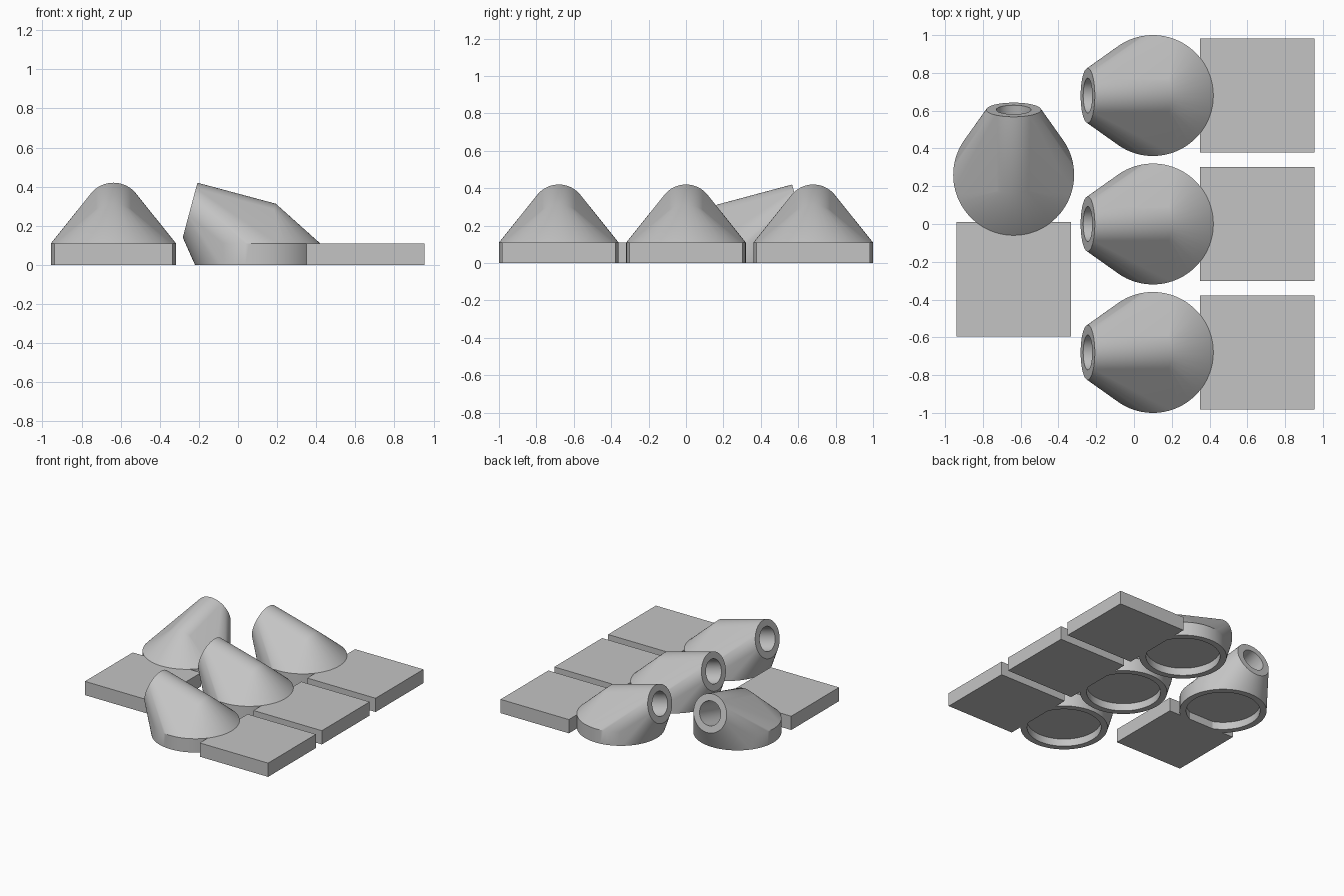
import bpy, bmesh, math
from mathutils import Matrix, Vector

cube = bpy.data.objects.get("Cube")
if cube:
    bpy.data.objects.remove(cube, do_unlink=True)

SEGMENTS = 96
TILT = math.radians(15)
BASE_R, BASE_H = 0.32, 0.11
NOZZLE_R, NOZZLE_L = 0.145, 0.415
MOUTH = Vector((-0.345, 0, 0.28))                            # centre of the nozzle face
AXIS = Vector((math.cos(TILT), 0, -math.sin(TILT)))          # from the mouth into the body
PAD = 0.605

grey = bpy.data.materials.new("light grey")
grey.use_nodes = True
colour = (0.55, 0.55, 0.55, 1)
grey.diffuse_color = colour
grey.node_tree.nodes["Principled BSDF"].inputs["Base Color"].default_value = colour


def add_cylinder(bm, radius, start, direction, length):
    turn = direction.to_track_quat('Z', 'Y').to_matrix().to_4x4()
    place = Matrix.Translation(start + direction * length / 2) @ turn
    bmesh.ops.create_cone(bm, cap_ends=True, segments=SEGMENTS, radius1=radius,
                          radius2=radius, depth=length, matrix=place)


def link(name, mesh, location=(0, 0, 0), turn=0):
    obj = bpy.data.objects.new(name, mesh)
    obj.location = location
    obj.rotation_euler.z = turn
    bpy.context.collection.objects.link(obj)
    return obj


def to_mesh(name, bm):
    mesh = bpy.data.meshes.new(name)
    bmesh.ops.recalc_face_normals(bm, faces=bm.faces)
    bm.to_mesh(mesh)
    bm.free()
    mesh.materials.append(grey)
    return mesh


# Body: hull around the base disc and the tilted nozzle
up = Vector((0, 0, 1))
bm = bmesh.new()
add_cylinder(bm, BASE_R, Vector(), up, BASE_H)
add_cylinder(bm, NOZZLE_R, MOUTH, AXIS, NOZZLE_L)
bmesh.ops.delete(bm, geom=bm.faces[:] + bm.edges[:], context='EDGES_FACES')
hull = bmesh.ops.convex_hull(bm, input=bm.verts[:])
spare = {v for v in hull["geom_interior"] + hull["geom_unused"]
         if isinstance(v, bmesh.types.BMVert)}
bmesh.ops.delete(bm, geom=list(spare), context='VERTS')
bmesh.ops.dissolve_limit(bm, angle_limit=0.002, verts=bm.verts[:], edges=bm.edges[:])
body = link("spout_1", to_mesh("spout", bm))

# Cutters: nozzle bore and the shallow recess underneath
for name, radius, start, direction, length in (
        ("bore_cutter", 0.092, MOUTH - AXIS * 0.1, AXIS, 0.45),
        ("recess_cutter", 0.272, -up * 0.1, up, 0.16)):
    bm = bmesh.new()
    add_cylinder(bm, radius, start, direction, length)
    cutter = link(name, to_mesh(name, bm))
    cutter.hide_render = True
    cut = body.modifiers.new(name, 'BOOLEAN')
    cut.operation, cut.solver, cut.object = 'DIFFERENCE', 'EXACT', cutter

# Bake the cuts so that the edges can be sharpened and the mesh shared
bpy.context.view_layer.update()
shape = bpy.data.meshes.new_from_object(
    body.evaluated_get(bpy.context.evaluated_depsgraph_get()))
body.modifiers.clear()
body.data = shape
for name in ("bore_cutter", "recess_cutter"):
    bpy.data.objects.remove(bpy.data.objects[name], do_unlink=True)
bpy.ops.object.select_all(action='DESELECT')
body.select_set(True)
bpy.context.view_layer.objects.active = body
bpy.ops.object.shade_smooth_by_angle(angle=math.radians(30))

# Pad: plain square slab
bm = bmesh.new()
bmesh.ops.create_cube(bm, size=1, matrix=Matrix.Translation((0, 0, BASE_H / 2))
                      @ Matrix.Diagonal((PAD, PAD, BASE_H, 1)))
pad_mesh = to_mesh("pad", bm)

# Three spouts in a row facing -x, one facing +y, each with a pad behind it
layout = [(0.1, y, 0) for y in (-0.68, 0, 0.68)] + [(-0.637, 0.26, -math.pi / 2)]
for i, (x, y, turn) in enumerate(layout, 1):
    spout = body if i == 1 else link(f"spout_{i}", shape)
    spout.location = (x, y, 0)
    spout.rotation_euler.z = turn
    behind = Matrix.Rotation(turn, 3, 'Z') @ Vector((0.552, 0, 0))
    link(f"pad_{i}", pad_mesh, Vector((x, y, 0)) + behind, turn)
